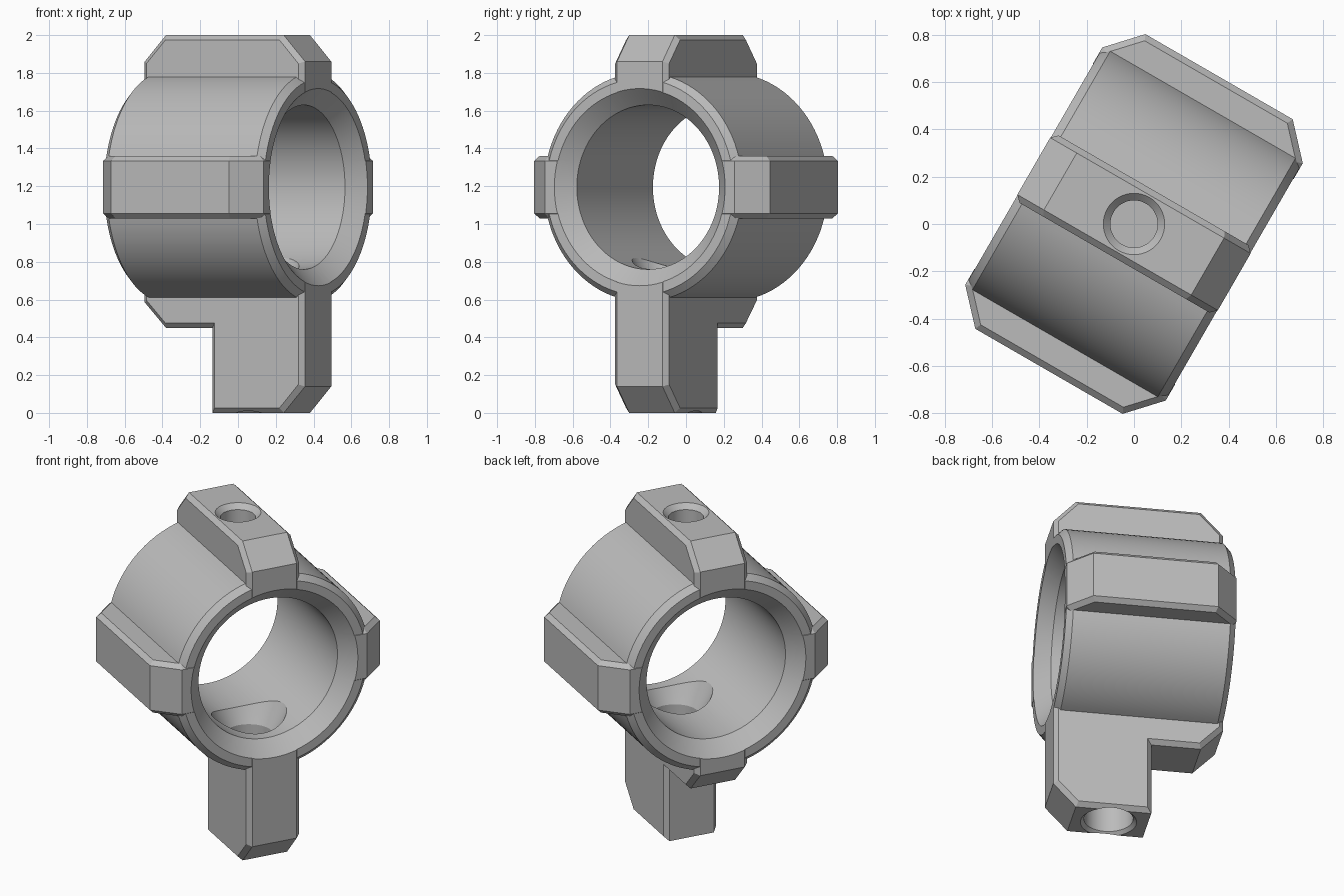
import bpy, bmesh
from math import radians, cos, sin, tau
from mathutils import Matrix

cube = bpy.data.objects.get("Cube")
if cube:
    bpy.data.objects.remove(cube, do_unlink=True)

AXIS_Z = 1.195      # height of the ring axis
HALF = 0.49         # half length of the ring
RIB = 0.165         # half width of the ribs
SLOPE = 0.13        # slanted corner at the rib ends
EDGE = 0.026        # fine edge chamfer

grey = bpy.data.materials.new("plain grey")
grey.use_nodes = True
grey.diffuse_color = (0.5, 0.5, 0.5, 1)
grey.node_tree.nodes["Principled BSDF"].inputs["Base Color"].default_value = (0.5, 0.5, 0.5, 1)


def make_object(name, bm, matrix):
    bm.transform(matrix)
    bmesh.ops.recalc_face_normals(bm, faces=bm.faces)
    mesh = bpy.data.meshes.new(name)
    bm.to_mesh(mesh)
    bm.free()
    mesh.materials.append(grey)
    obj = bpy.data.objects.new(name, mesh)
    bpy.context.collection.objects.link(obj)
    return obj


def lathe(name, profile, matrix, segments=96):
    """Closed solid from (height, radius) pairs turned around z."""
    bm = bmesh.new()
    rings = [[bm.verts.new((r * cos(tau * i / segments), r * sin(tau * i / segments), h))
              for i in range(segments)] for h, r in profile]
    for a, b in zip(rings, rings[1:]):
        for i in range(segments):
            j = (i + 1) % segments
            bm.faces.new((a[i], a[j], b[j], b[i]))
    bm.faces.new(rings[0])
    bm.faces.new(rings[-1])
    return make_object(name, bm, matrix)


def rib(name, outline, angle):
    """Plate with a (length, radius) outline, chamfered around both sides."""
    bm = bmesh.new()
    a = [bm.verts.new((u, -RIB, r)) for u, r in outline]
    b = [bm.verts.new((u, RIB, r)) for u, r in outline]
    caps = [bm.faces.new(a), bm.faces.new(b)]
    n = len(a)
    for i in range(n):
        j = (i + 1) % n
        bm.faces.new((a[i], a[j], b[j], b[i]))
    bmesh.ops.recalc_face_normals(bm, faces=bm.faces)
    edges = [e for f in caps for e in f.edges]
    bmesh.ops.bevel(bm, geom=edges, offset=EDGE, offset_type='OFFSET',
                    segments=1, affect='EDGES', profile=0.5)
    return make_object(name, bm, along_axis @ Matrix.Rotation(radians(angle), 4, 'X'))


def combine(target, tool, operation):
    mod = target.modifiers.new(operation.title(), 'BOOLEAN')
    mod.operation = operation
    mod.solver = 'EXACT'
    mod.object = tool
    bpy.context.view_layer.objects.active = target
    bpy.ops.object.modifier_apply(modifier=mod.name)
    bpy.data.objects.remove(tool, do_unlink=True)


# Local x runs along the ring axis
turn = Matrix.Rotation(radians(-30), 4, 'Z')
along_axis = turn @ Matrix.Translation((0, 0, AXIS_Z))
lay_down = along_axis @ Matrix.Rotation(radians(90), 4, 'Y')

# Ring barrel with chamfered ends
end = HALF - 0.002
body = lathe("clamp_ring", [(-end, 0.572), (-end + 0.035, 0.606),
                            (end - 0.035, 0.606), (end, 0.572)], lay_down)


def rib_outline(height):
    return [(-HALF, 0.4), (HALF, 0.4), (HALF, height - SLOPE - 0.01),
            (HALF - SLOPE, height), (SLOPE - HALF, height), (-HALF, height - SLOPE - 0.01)]


# Top rib, two side ribs and the bottom rib with its leg
leg = [(-HALF, 0.4), (HALF, 0.4), (HALF, 1.055), (HALF - SLOPE, AXIS_Z),
       (-0.075, AXIS_Z), (-0.075, 0.745), (SLOPE - HALF, 0.745), (-HALF, 0.61)]
combine(body, rib("top_rib", rib_outline(0.805), 0), 'UNION')
combine(body, rib("left_rib", rib_outline(0.72), 90), 'UNION')
combine(body, rib("right_rib", rib_outline(0.72), -90), 'UNION')
combine(body, rib("leg", leg, 180), 'UNION')

# Bore with flared mouths
bore = [(-0.55, 0.582), (-0.403, 0.435), (0.403, 0.435), (0.55, 0.582)]
combine(body, lathe("bore_cutter", bore, lay_down), 'DIFFERENCE')

# Blind screw hole in the top rib
screw = [(1.8, 0.1), (1.97, 0.1), (2.02, 0.15)]
combine(body, lathe("screw_cutter", screw, turn, 48), 'DIFFERENCE')

# Hole through the leg, widened at both ends
passage = [(-0.02, 0.18), (0.02, 0.14), (0.67, 0.14), (0.76, 0.19), (0.85, 0.235)]
place = turn @ Matrix.Translation((0.147, 0, 0))
combine(body, lathe("passage_cutter", passage, place, 64), 'DIFFERENCE')

# Smooth curves, crisp edges
bpy.ops.object.select_all(action='DESELECT')
body.select_set(True)
bpy.context.view_layer.objects.active = body
bpy.ops.object.shade_smooth_by_angle(angle=radians(20))
